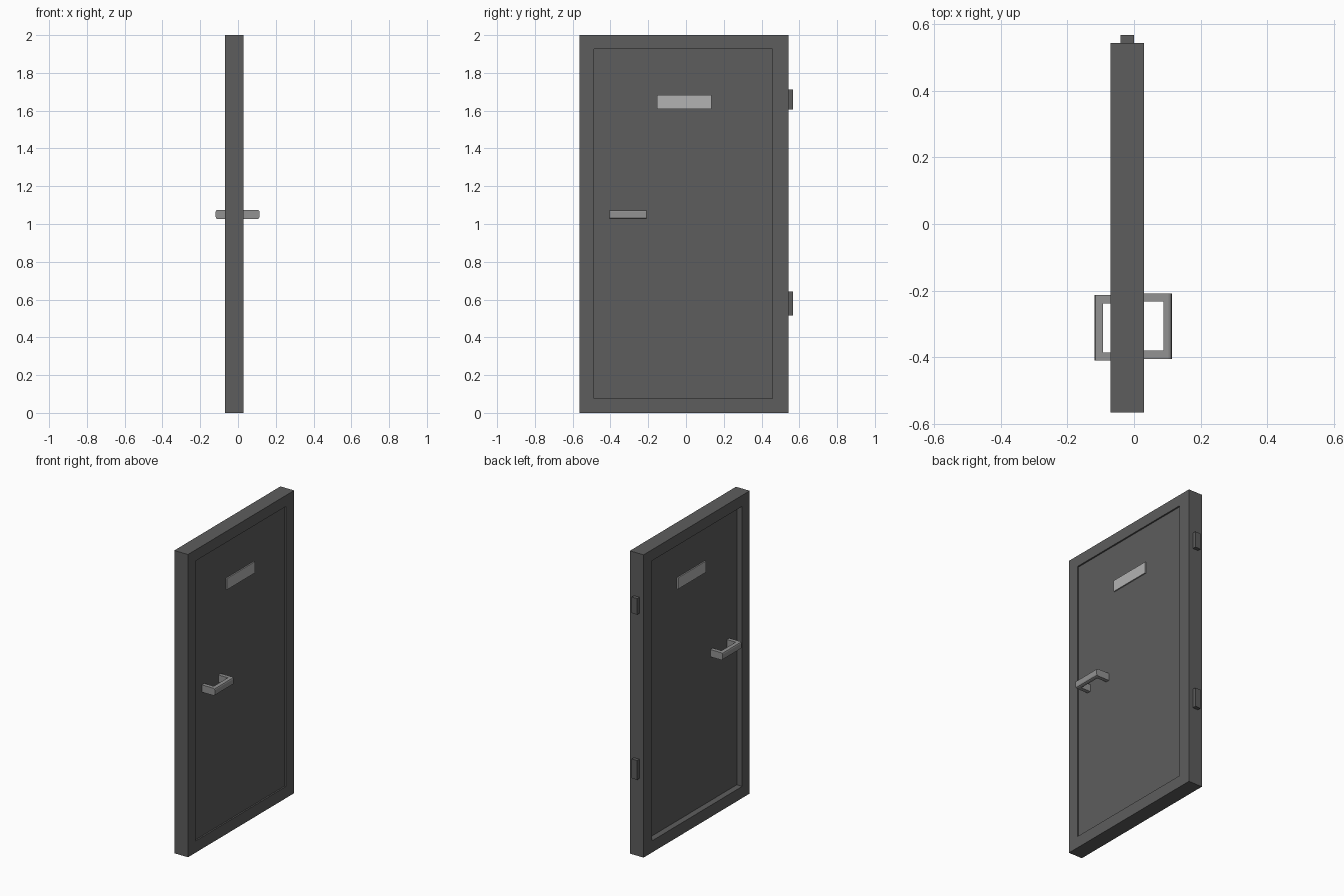
import bpy, bmesh
from mathutils import Vector

if "Cube" in bpy.data.objects:
    bpy.data.objects.remove(bpy.data.objects["Cube"])


def material(name, v):
    m = bpy.data.materials.new(name)
    m.diffuse_color = (v, v, v, 1)
    m.use_nodes = True
    m.node_tree.nodes["Principled BSDF"].inputs["Base Color"].default_value = m.diffuse_color
    return m


DARK = material("dark_grey", 0.11)
METAL = material("metal_grey", 0.29)
PALE = material("pale_grey", 0.45)


def finish(name, bm, mat):
    bmesh.ops.recalc_face_normals(bm, faces=bm.faces)
    me = bpy.data.meshes.new(name)
    bm.to_mesh(me)
    bm.free()
    me.materials.append(mat)
    ob = bpy.data.objects.new(name, me)
    bpy.context.collection.objects.link(ob)
    return ob


def box_mesh(lo, hi):
    bm = bmesh.new()
    bmesh.ops.create_cube(bm, size=1)
    lo, hi = Vector(lo), Vector(hi)
    for v in bm.verts:
        v.co = [(lo[i] + hi[i]) / 2 + v.co[i] * (hi[i] - lo[i]) for i in range(3)]
    return bm


# Door leaf: slab with an inset recess on each face, deeper at the left side
bm = box_mesh((-0.07, -0.565, 0), (0.03, 0.543, 2))
bm.normal_update()
for side, depth in ((1, 0.01), (-1, 0.04)):
    face = max(bm.faces, key=lambda f: f.normal.x * side)
    bmesh.ops.inset_individual(bm, faces=[face], thickness=0.05)
    for v in face.verts:
        v.co.y = 0.457 if v.co.y > 0 else -0.487
        v.co.z = 1.927 if v.co.z > 1 else 0.077
    floor = bmesh.ops.extrude_discrete_faces(bm, faces=[face])["faces"][0]
    bmesh.ops.translate(bm, verts=floor.verts, vec=(-side * depth, 0, 0))
    bm.normal_update()
finish("door_leaf", bm, DARK)

# Window plate, slightly proud of both panels
finish("window_plate", box_mesh((-0.038, -0.154, 1.61), (0.028, 0.135, 1.684)), PALE)

# Hinges on the back edge
for name, z0, z1 in (("upper_hinge", 1.606, 1.712), ("lower_hinge", 0.515, 0.642)):
    finish(name, box_mesh((-0.04, 0.54, z0), (0.0, 0.567, z1)), DARK)


# Handles: U-shaped outline extruded upward, outer long edges rounded
def handle(name, side, root, tip, y0, y1):
    t = 0.025
    outline = [(root, y0), (tip, y0), (tip, y1), (root, y1),
               (root, y1 - t), (tip - side * t, y1 - t), (tip - side * t, y0 + t), (root, y0 + t)]
    bm = bmesh.new()
    base = bm.faces.new([bm.verts.new((x, y, 1.027)) for x, y in outline])
    top = bmesh.ops.extrude_face_region(bm, geom=[base])["geom"]
    bmesh.ops.translate(bm, vec=(0, 0, 0.048),
                        verts=[g for g in top if isinstance(g, bmesh.types.BMVert)])
    bmesh.ops.recalc_face_normals(bm, faces=bm.faces)
    edges = [e for e in bm.edges
             if all(abs(v.co.x - tip) < 1e-5 for v in e.verts)
             and abs(e.verts[0].co.z - e.verts[1].co.z) < 1e-5]
    bmesh.ops.bevel(bm, geom=edges, offset=0.01, segments=2, profile=0.5, affect='EDGES')
    finish(name, bm, METAL)


handle("right_handle", 1, 0.015, 0.114, -0.405, -0.208)
handle("left_handle", -1, -0.025, -0.118, -0.41, -0.213)
